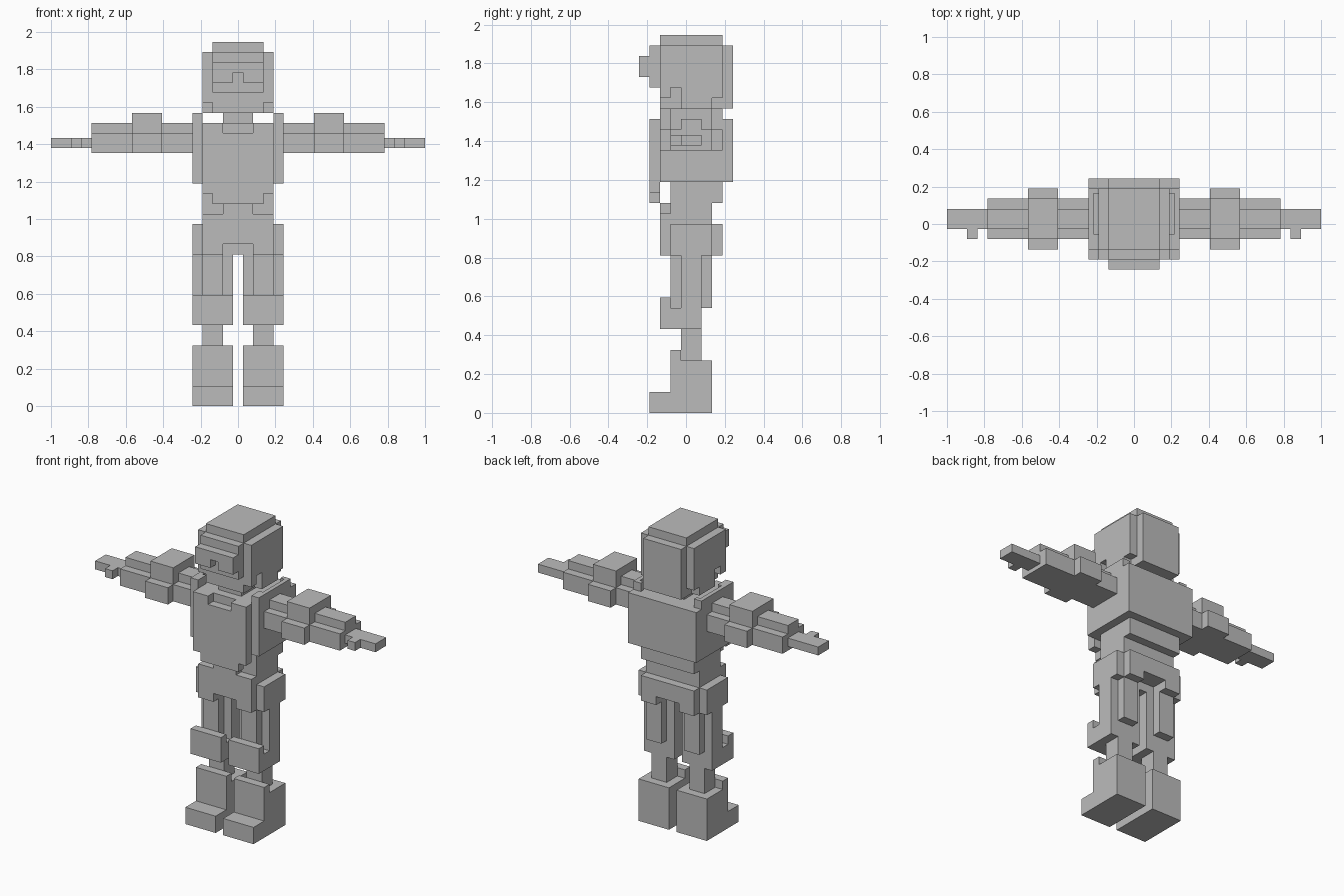
import bpy, bmesh
from itertools import product

if "Cube" in bpy.data.objects:
    bpy.data.objects.remove(bpy.data.objects["Cube"])

U = 2 / 37          # size of one block; all measures below are in blocks

grey = bpy.data.materials.new("plain grey")
grey.diffuse_color = (0.5, 0.5, 0.5, 1)
grey.use_nodes = True
grey.node_tree.nodes["Principled BSDF"].inputs["Base Color"].default_value = grey.diffuse_color

filled = {}         # part name -> set of half-block cells


# Depth rules: the figure is layered like an onion around y = 0.5
def deep(n):
    return (0.5 - n, 0.5 + n)


def front(n):
    return (0.5 - n, 1.5 - n)


def back(n):
    return (n - 0.5, n + 0.5)


def block(x, y, z):
    """Half-block cells of a box given as three ranges."""
    return set(product(*(range(round(a * 2), round(b * 2)) for a, b in (x, y, z))))


def mid(half, y, bottom, top):
    """Box centred on x."""
    return block((-half, half), y, (bottom, top))


def pair(inner, outer, y, bottom, top):
    """Box on the right and its mirror image on the left."""
    z = (bottom, top)
    return block((inner, outer), y, z) | block((-outer, -inner), y, z)


# Head: core with cap and back plate, side plates, face and visor
filled["head"] = mid(2.5, deep(3), 29, 36) | mid(2.5, back(4), 29, 35)
filled["head_side"] = (pair(2.5, 3.5, deep(3), 30, 35) | pair(2.5, 3.5, deep(2), 29, 30)) \
    - pair(2.5, 3.5, front(2), 29, 31)
filled["face"] = mid(2.5, front(4), 31, 35)
filled["visor"] = mid(2.5, front(5), 32, 34) - mid(0.5, front(5), 32, 33)
filled["neck"] = mid(1.5, deep(2), 28, 29)

# Torso with armour plates
filled["chest"] = mid(3.5, deep(3), 22, 28)
filled["chest_plate"] = (mid(3.5, front(4), 21, 28) | mid(2.5, front(4), 20, 21)) \
    - mid(1.5, front(4), 27, 28)
filled["back_plate"] = mid(4.5, back(4), 22, 28)
filled["shoulder_plate"] = pair(3.5, 4.5, deep(3), 22, 29) - pair(3.5, 4, (-1, 3), 28, 29)
filled["waist"] = mid(3.5, deep(2), 18, 22) | mid(3.5, back(3), 20, 22)

# Pelvis with guards
filled["pelvis"] = mid(3.5, deep(2), 16, 18) | mid(3.5, deep(1), 15, 16)
filled["hip_front"] = (mid(3.5, front(3), 15, 19) | mid(1.5, front(3), 19, 20)) \
    - mid(1.5, front(3), 15, 16)
filled["hip_back"] = mid(3.5, back(3), 15, 18) - mid(1.5, back(3), 15, 16)
filled["hip_side"] = pair(3.5, 4.5, deep(2), 15, 18)

# Arms
filled["arm"] = pair(4.5, 14.5, deep(2), 25, 27) | pair(4.5, 14.5, deep(1), 27, 28)
filled["elbow_pad"] = pair(7.5, 10.5, deep(3), 25, 27) | pair(7.5, 10.5, deep(2), 27, 29)
filled["hand"] = pair(14.5, 18.5, deep(1), 25.5, 26.5)
filled["thumb"] = pair(15.5, 16.5, front(2), 25.5, 26.5)

# Legs
filled["thigh"] = pair(0.5, 4.5, deep(1), 8, 15) | pair(1.5, 3.5, deep(2), 10, 16)
filled["knee_pad"] = pair(0.5, 4.5, front(3), 8, 11) | pair(0.5, 4.5, front(2), 8, 10)
filled["shin"] = pair(1.5, 3.5, deep(1), 5, 8)
filled["boot"] = pair(0.5, 4.5, deep(2), 0, 5) | pair(0.5, 4.5, front(2), 5, 6)
filled["toe"] = pair(0.5, 4.5, front(4), 0, 2) | pair(0.5, 4.5, front(3), 0, 2)

solid = set().union(*filled.values())
used = set()


def corner(c, axis, step, da, db):
    """Grid corner of a cell face."""
    p = list(c)
    p[axis] += step
    p[(axis + 1) % 3] += da
    p[(axis + 2) % 3] += db
    return tuple(p)


def build(name, own):
    """Mesh with only the faces on the outside of the whole figure."""
    bm = bmesh.new()
    verts = {}
    for c, axis, step in product(own, range(3), (0, 1)):
        n = list(c)
        n[axis] += 2 * step - 1
        if tuple(n) in solid:
            continue
        loop = [corner(c, axis, step, da, db)
                for da, db in ((0, 0), (1, 0), (1, 1), (0, 1))]
        for p in loop:
            if p not in verts:
                verts[p] = bm.verts.new([v * U / 2 for v in p])
        bm.faces.new([verts[p] for p in (loop if step else loop[::-1])])
    # Merge coplanar squares into large flat faces
    bmesh.ops.dissolve_limit(bm, angle_limit=0.01, verts=bm.verts[:], edges=bm.edges[:])
    mesh = bpy.data.meshes.new(name)
    bm.to_mesh(mesh)
    bm.free()
    mesh.materials.append(grey)
    bpy.context.collection.objects.link(bpy.data.objects.new(name, mesh))


for name, cells in filled.items():
    build(name, cells - used)
    used |= cells
